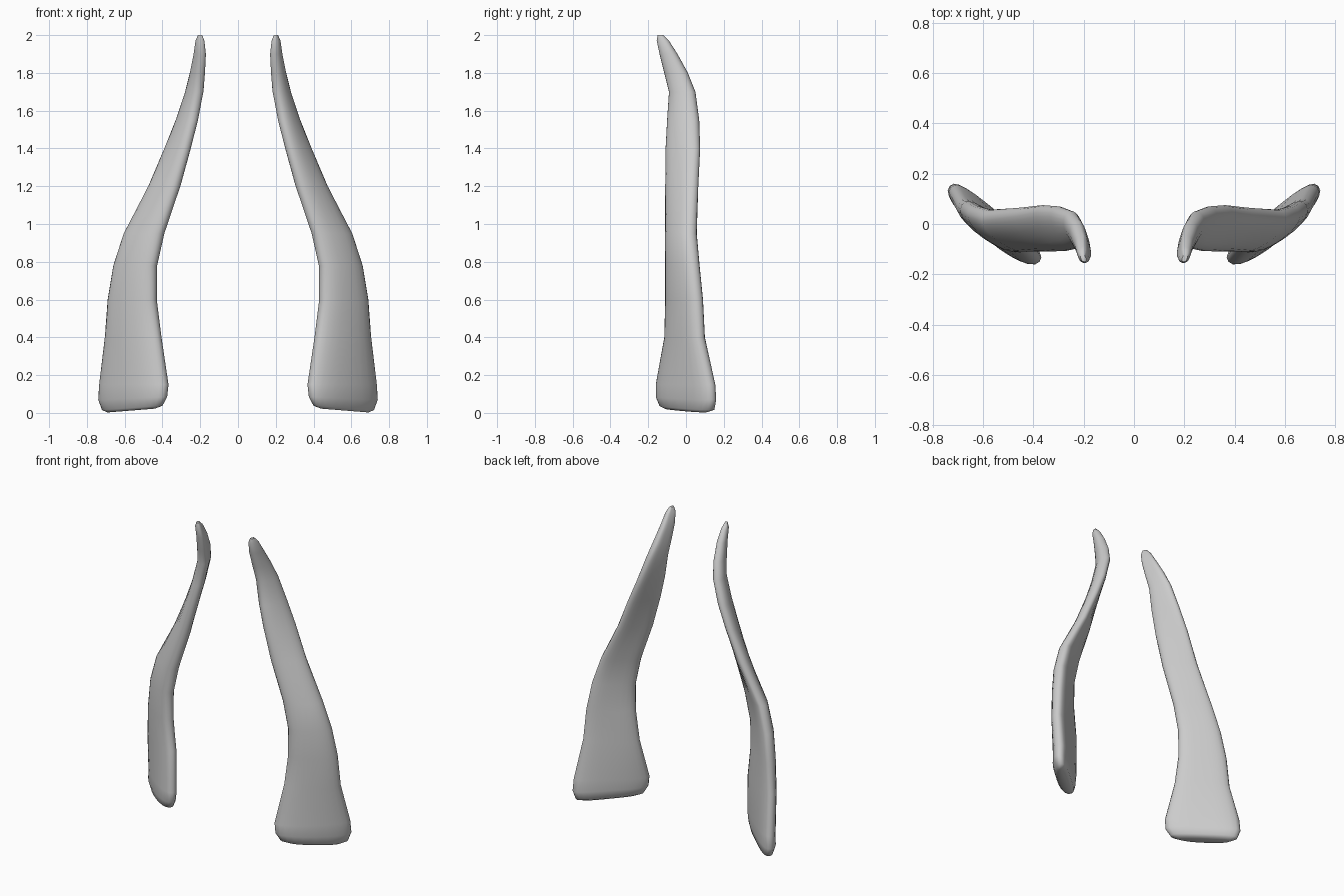
import bpy, bmesh, math

cube = bpy.data.objects.get("Cube")
if cube:
    bpy.data.objects.remove(cube, do_unlink=True)

grey = bpy.data.materials.new("plain grey")
grey.use_nodes = True
COLOUR = (0.6, 0.6, 0.6, 1)
grey.diffuse_color = COLOUR
grey.node_tree.nodes["Principled BSDF"].inputs["Base Color"].default_value = COLOUR

# Cross-sections: height, inner x, outer x, front y, back y, half thickness
SECTIONS = [
    (0.00, .44, .69, -.11, .11, .03),
    (0.015, .40, .72, -.14, .15, .045),
    (0.07, .375, .74, -.16, .16, .055),
    (0.15, .368, .735, -.16, .155, .056),
    (0.40, .405, .705, -.115, .10, .055),
    (0.60, .43, .69, -.11, .09, .054),
    (0.78, .428, .66, -.11, .072, .053),
    (0.95, .39, .605, -.11, .057, .052),
    (1.20, .305, .475, -.11, .065, .046),
    (1.40, .25, .39, -.108, .075, .043),
    (1.55, .212, .33, -.10, .07, .042),
    (1.70, .183, .28, -.09, .05, .040),
    (1.80, .175, .255, -.115, .01, .036),
    (1.90, .17, .235, -.14, -.045, .030),
    (1.97, .178, .225, -.155, -.09, .022),
    (2.00, .19, .212, -.15, -.12, .010),
]
SIDES = 24


def smooth_power(v, p):
    return math.copysign(abs(v) ** p, v)


def ring(z, x0, x1, y0, y1, t):
    """Slightly bowed flat oval, turned to fill the given extents."""
    hx, hy = (x1 - x0) / 2, (y1 - y0) / 2
    a2 = hx * hx + hy * hy - t * t
    c = (hx * hx - hy * hy) / max(a2 - t * t, 1e-6)
    angle = math.acos(max(-1, min(1, c))) / 2
    a, ca, sa = math.sqrt(a2), math.cos(angle), math.sin(angle)
    pts = []
    for i in range(SIDES):
        k = math.tau * i / SIDES
        u = smooth_power(math.cos(k), 0.8)
        v = t * smooth_power(math.sin(k), 0.8) - 0.2 * t * (1 - u * u)
        pts.append((a * u * ca - v * sa, a * u * sa + v * ca))
    lo = [min(p[j] for p in pts) for j in (0, 1)]
    hi = [max(p[j] for p in pts) for j in (0, 1)]
    out = []
    for px, py in pts:
        x = x0 + (px - lo[0]) / (hi[0] - lo[0]) * (x1 - x0)
        y = y0 + (py - lo[1]) / (hi[1] - lo[1]) * (y1 - y0)
        # the foot rises a little toward the inner edge
        lift = 0.08 * (0.72 - x) * max(0, 1 - z / 0.15)
        out.append((x, y, z + max(0, lift)))
    return out


def make_horn(name, side):
    bm = bmesh.new()
    rings = [[bm.verts.new((side * x, y, z)) for x, y, z in ring(*s)] for s in SECTIONS]
    for low, high in zip(rings, rings[1:]):
        for i in range(SIDES):
            j = (i + 1) % SIDES
            bm.faces.new((low[i], low[j], high[j], high[i]))
    bm.faces.new(rings[0])
    bm.faces.new(rings[-1])
    bmesh.ops.recalc_face_normals(bm, faces=bm.faces)
    mesh = bpy.data.meshes.new(name)
    bm.to_mesh(mesh)
    bm.free()
    mesh.materials.append(grey)
    horn = bpy.data.objects.new(name, mesh)
    bpy.context.collection.objects.link(horn)
    bpy.ops.object.select_all(action='DESELECT')
    horn.select_set(True)
    bpy.context.view_layer.objects.active = horn
    bpy.ops.object.shade_smooth_by_angle(angle=math.radians(60))


make_horn("left_horn", 1)
make_horn("right_horn", -1)
